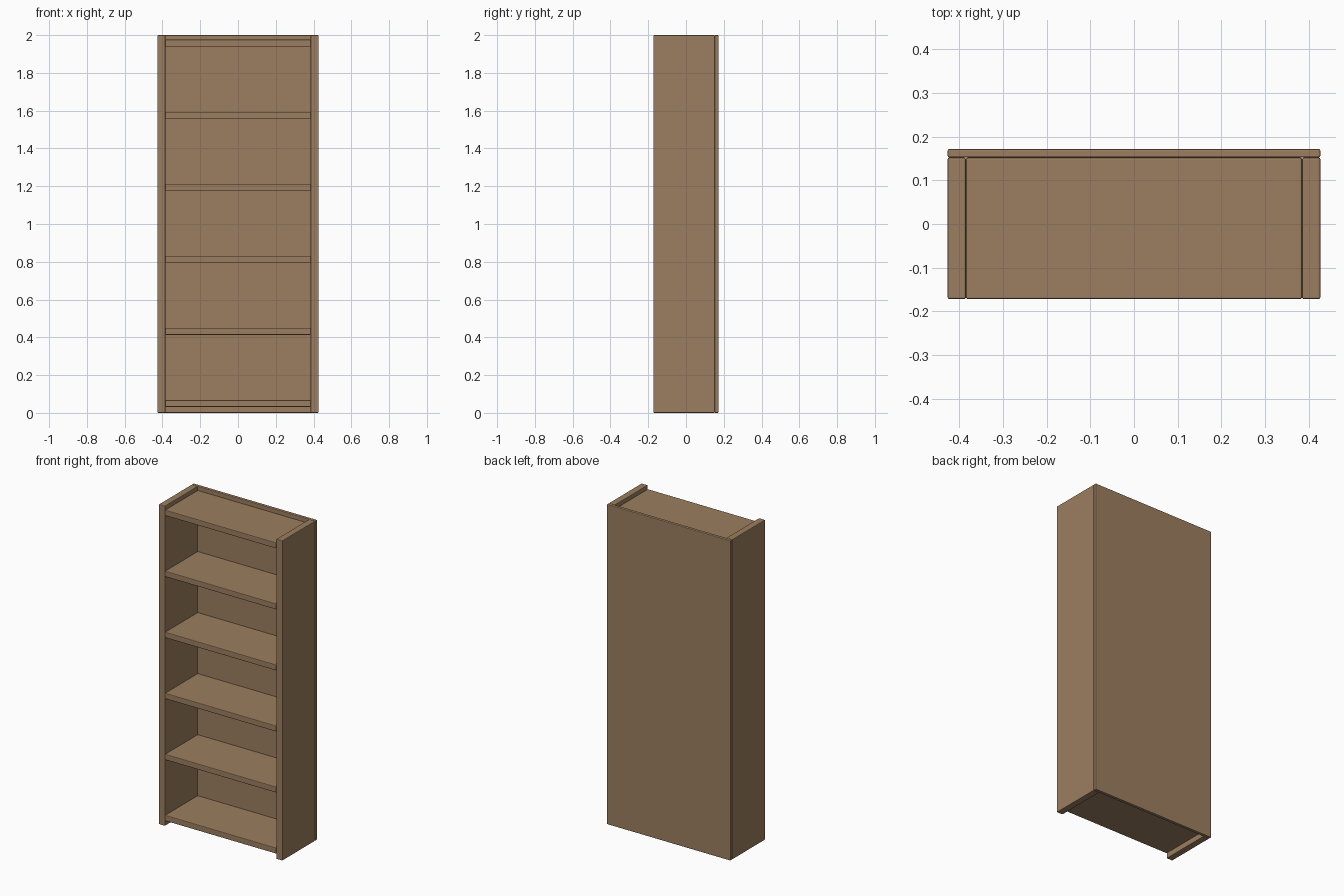
import bpy

old = bpy.data.objects.get("Cube")
if old:
    bpy.data.objects.remove(old, do_unlink=True)

# Single wood colour
wood = bpy.data.materials.new("brown_wood")
wood.use_nodes = True
colour = (0.33, 0.21, 0.115, 1)
wood.diffuse_color = colour
wood.node_tree.nodes["Principled BSDF"].inputs["Base Color"].default_value = colour

HALF_W, HALF_D, HEIGHT = 0.427, 0.172, 2.0
SIDE, BACK, SHELF = 0.042, 0.02, 0.036
BACK_Y = HALF_D - BACK


def board(name, low, high):
    """Box between two corners with softened edges."""
    bpy.ops.mesh.primitive_cube_add(
        size=1, location=[(a + b) / 2 for a, b in zip(low, high)])
    obj = bpy.context.object
    obj.name = name
    obj.scale = [b - a for a, b in zip(low, high)]
    bpy.ops.object.transform_apply(location=False, rotation=False, scale=True)
    obj.data.materials.append(wood)
    bevel = obj.modifiers.new("soft_edges", "BEVEL")
    bevel.width = 0.004
    bevel.segments = 2
    return obj


# Upright sides
inner = HALF_W - SIDE
board("left_side", (inner, -HALF_D, 0), (HALF_W, BACK_Y, HEIGHT))
board("right_side", (-HALF_W, -HALF_D, 0), (-inner, BACK_Y, HEIGHT))

# Back panel across the full width
board("back_panel", (-HALF_W, BACK_Y, 0), (HALF_W, HALF_D, HEIGHT))

# Evenly spaced shelves, including the bottom and top boards
for i in range(6):
    z = 0.032 + i * 0.3815
    board(f"shelf_{i + 1}", (-inner, -HALF_D, z), (inner, BACK_Y, z + SHELF))
